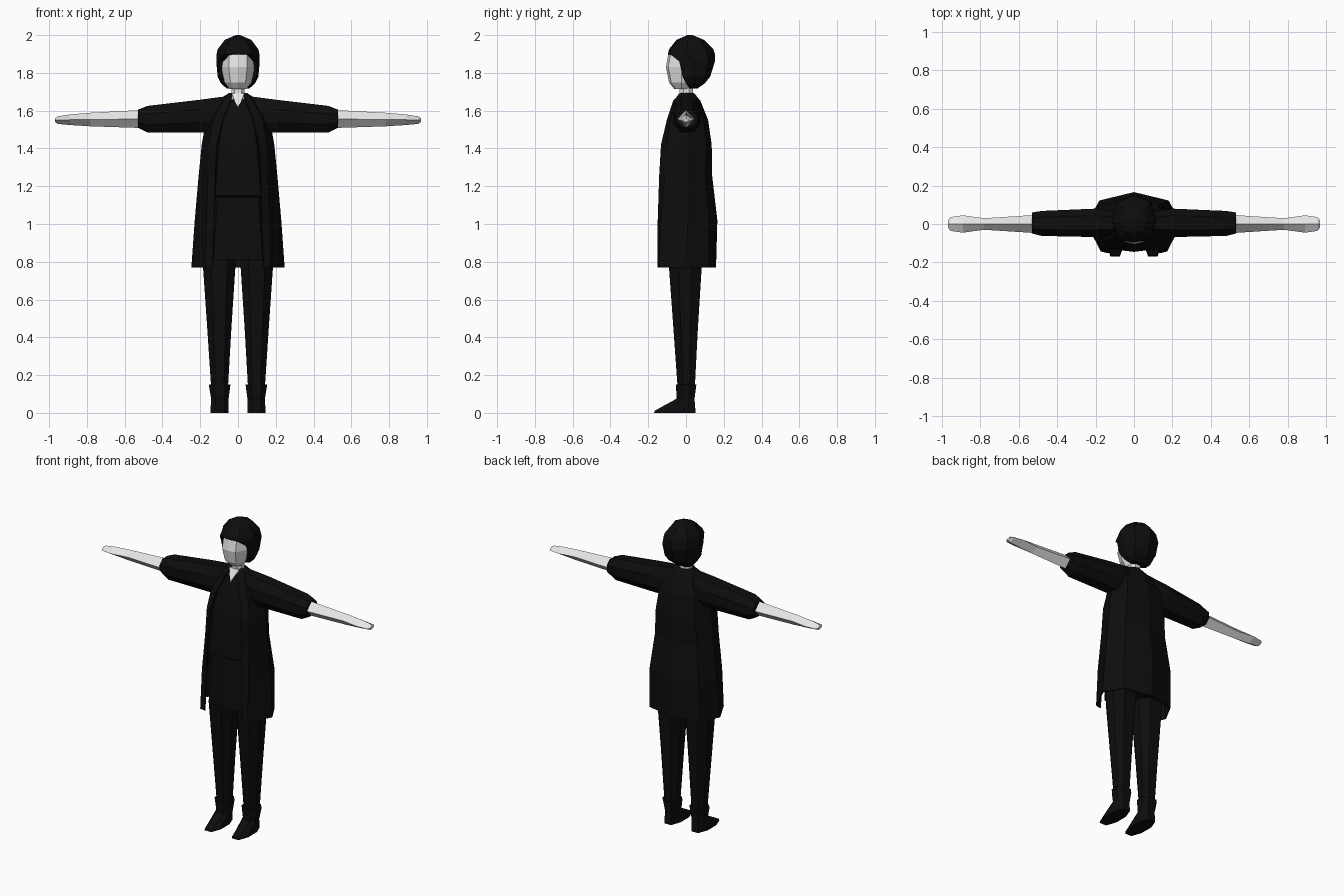
import bpy
import bmesh

cube = bpy.data.objects.get("Cube")
if cube:
    bpy.data.objects.remove(cube, do_unlink=True)


def make_material(name, value):
    mat = bpy.data.materials.new(name)
    mat.use_nodes = True
    colour = (value, value, value, 1)
    mat.diffuse_color = colour
    mat.node_tree.nodes["Principled BSDF"].inputs["Base Color"].default_value = colour
    return mat


SKIN = make_material("pale grey skin", 0.8)
BLACK = make_material("black cloth and hair", 0.004)


def loft(name, rings, mat, closed=True):
    """Skin a list of point rings; closed rings also get end caps."""
    bm = bmesh.new()
    rows = [[bm.verts.new(p) for p in ring] for ring in rings]
    n = len(rows[0])
    for a, b in zip(rows, rows[1:]):
        for i in range(n if closed else n - 1):
            j = (i + 1) % n
            bm.faces.new((a[i], a[j], b[j], b[i]))
    if closed:
        bm.faces.new(rows[0][::-1])
        bm.faces.new(rows[-1])
    bmesh.ops.recalc_face_normals(bm, faces=bm.faces)
    mesh = bpy.data.meshes.new(name)
    bm.to_mesh(mesh)
    bm.free()
    mesh.materials.append(mat)
    obj = bpy.data.objects.new(name, mesh)
    bpy.context.collection.objects.link(obj)
    return obj


def mirrored(half, z):
    """Half outline on +x, completed on -x; points on x = 0 are not doubled."""
    other = [(-x, y) for x, y in reversed(half) if x > 0]
    return [(x, y, z) for x, y in half + other]


OCT = [(-.5, -1), (.5, -1), (1, -.4), (1, .4), (.5, 1), (-.5, 1), (-1, .4), (-1, -.4)]


def oct_ring(u0, u1, v0, v1):
    """Eight-sided outline fitted in a box."""
    return [((u0 + u1) / 2 + a * (u1 - u0) / 2, (v0 + v1) / 2 + b * (v1 - v0) / 2)
            for a, b in OCT]


def z_ring(z, x0, x1, y0, y1):
    return [(u, v, z) for u, v in oct_ring(x0, x1, y0, y1)]


# Open coat: front edge, front corner, side, back corner, back centre
coat_levels = [
    (0.77, [(.135, -.148), (.17, -.14), (.243, 0), (.18, .115), (0, .155)]),
    (1.02, [(.125, -.146), (.165, -.13), (.225, .01), (.175, .12), (0, .162)]),
    (1.25, [(.12, -.139), (.155, -.11), (.205, .01), (.15, .10), (0, .135)]),
    (1.42, [(.11, -.129), (.15, -.10), (.188, .01), (.14, .105), (0, .132)]),
    (1.55, [(.08, -.098), (.13, -.08), (.165, .01), (.125, .09), (0, .113)]),
    (1.65, [(.04, -.065), (.075, -.05), (.11, .005), (.08, .05), (0, .073)]),
    (1.69, [(.03, -.027), (.04, -.015), (.045, .01), (.03, .03), (0, .04)]),
]
coat = loft("coat", [mirrored(h, z) for z, h in coat_levels], BLACK, closed=False)
thick = coat.modifiers.new("cloth thickness", 'SOLIDIFY')
thick.thickness = 0.008
thick.offset = 0

# Tunic with a bloused waist above the belt line
tunic_levels = [
    (0.81, [(0, -.128), (.13, -.118), (.19, 0), (.13, .09), (0, .11)]),
    (1.115, [(0, -.132), (.11, -.118), (.17, 0), (.11, .08), (0, .10)]),
    (1.14, [(0, -.130), (.11, -.116), (.17, 0), (.11, .08), (0, .10)]),
    (1.15, [(0, -.145), (.12, -.13), (.18, 0), (.11, .08), (0, .10)]),
    (1.42, [(0, -.130), (.10, -.118), (.16, 0), (.11, .08), (0, .10)]),
    (1.55, [(0, -.096), (.08, -.088), (.13, 0), (.10, .07), (0, .09)]),
    (1.66, [(0, -.055), (.035, -.05), (.07, 0), (.05, .035), (0, .05)]),
]
loft("tunic", [mirrored(h, z) for z, h in tunic_levels], BLACK)

# Neck and the skin shown by the collar opening
loft("neck", [z_ring(1.62, -.04, .04, -.04, .04),
              z_ring(1.69, -.035, .035, -.035, .036),
              z_ring(1.76, -.035, .035, -.035, .036)], SKIN)
loft("neckline", [[(.034, -.04, 1.69), (0, -.082, 1.615), (-.034, -.04, 1.69)],
                  [(.034, -.03, 1.69), (0, -.072, 1.615), (-.034, -.03, 1.69)]], SKIN)

# Head
loft("head", [mirrored([(0, y0), (.55 * w, y0 + .012), (w, -.025), (.7 * w, y1), (0, y1)], z)
              for z, w, y0, y1 in [(1.715, .045, -.062, .01), (1.75, .072, -.09, .03),
                                   (1.83, .088, -.106, .06), (1.90, .085, -.094, .06),
                                   (1.94, .06, -.06, .05)]], SKIN)

# Bobbed hair: height, half width, front share of width, front y, back y
hair_levels = [(1.717, .06, .7, .02, .06), (1.745, .09, .9, 0, .10),
               (1.78, .108, .9, -.018, .128), (1.86, .115, .88, -.035, .153),
               (1.90, .113, .65, -.096, .153), (1.925, .108, .6, -.09, .145),
               (1.975, .07, .6, -.05, .095), (2.0, .012, .6, .008, .035)]
loft("hair", [mirrored([(0, y0), (f * w, y0 + (.012 if z > 1.88 else 0)),
                        (w, y0 + .4 * (y1 - y0)), (.75 * w, y0 + .83 * (y1 - y0)), (0, y1)], z)
              for z, w, f, y0, y1 in hair_levels], BLACK)

for side, s in (("left", 1), ("right", -1)):
    # Sleeve
    loft(side + "_sleeve", [[(s * x, u, v) for u, v in oct_ring(y0, y1, z0, z1)]
                            for x, y0, y1, z0, z1 in [(.05, -.05, .06, 1.48, 1.678),
                                                      (.20, -.068, .08, 1.485, 1.658),
                                                      (.48, -.062, .068, 1.485, 1.625),
                                                      (.53, -.05, .06, 1.51, 1.605)]], BLACK)
    # Forearm and hand with a diamond section
    loft(side + "_forearm", [[(s * x, -w, z), (s * x, 0, z + h), (s * x, w, z), (s * x, 0, z - h)]
                             for x, w, h, z in [(.50, .048, .048, 1.556), (.78, .03, .036, 1.553),
                                                (.89, .045, .028, 1.552), (.955, .036, .02, 1.55),
                                                (.968, .02, .01, 1.55)]], SKIN)
    # Trouser leg
    loft(side + "_leg", [z_ring(z, *sorted((s * a, s * b)), y0, y1)
                         for z, a, b, y0, y1 in [(.10, .055, .14, -.042, .045),
                                                 (.45, .035, .163, -.067, .063),
                                                 (.77, .014, .185, -.09, .083),
                                                 (.95, .01, .17, -.095, .085)]], BLACK)
    # Ankle boot with a pointed toe
    loft(side + "_boot", [z_ring(z, *sorted((s * a, s * b)), y0, y1)
                          for z, a, b, y0, y1 in [(0, .05, .146, -.17, .05),
                                                  (.012, .05, .146, -.165, .05),
                                                  (.075, .05, .142, -.05, .045),
                                                  (.15, .04, .155, -.053, .055)]], BLACK)
